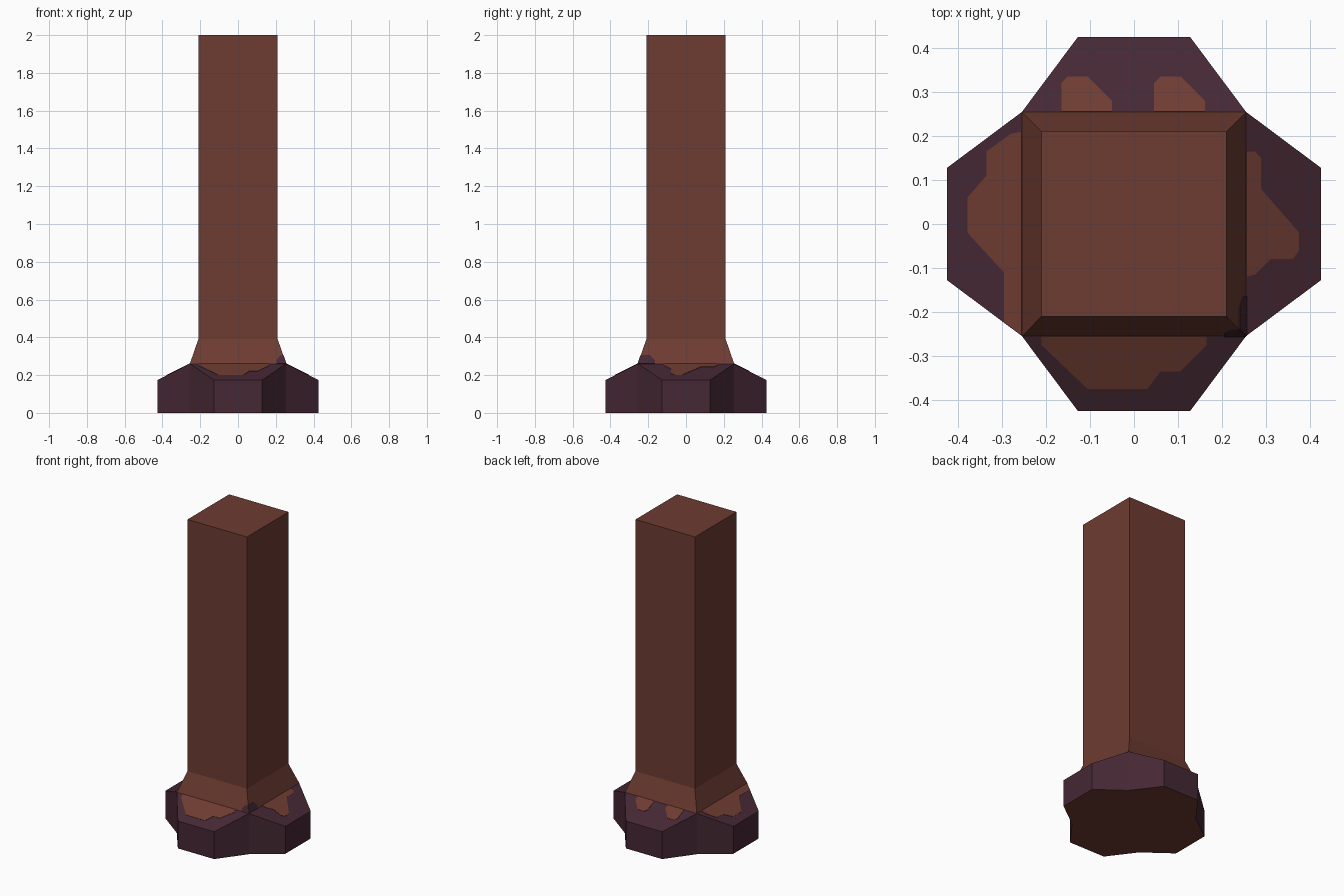
import bpy, bmesh
from mathutils import Vector, Matrix
from math import radians

if "Cube" in bpy.data.objects:
    bpy.data.objects.remove(bpy.data.objects["Cube"])


def material(name, rgb):
    m = bpy.data.materials.new(name)
    m.diffuse_color = (*rgb, 1)
    m.use_nodes = True
    m.node_tree.nodes["Principled BSDF"].inputs["Base Color"].default_value = m.diffuse_color
    return m


BROWN = material("reddish brown", (0.155, 0.045, 0.032))
PURPLE = material("dark plum", (0.060, 0.021, 0.034))

SHAFT, NECK, TOE, TOE_W = 0.21, 0.255, 0.425, 0.128   # half widths
Z_TOE, Z_NECK, Z_FLARE, Z_TOP = 0.175, 0.26, 0.39, 2.0


def finish(bm, name, mats):
    me = bpy.data.meshes.new(name)
    bm.to_mesh(me)
    bm.free()
    for m in mats:
        me.materials.append(m)
    ob = bpy.data.objects.new(name, me)
    bpy.context.collection.objects.link(ob)
    return ob


def turn(p, side):
    """Front-side point (u, depth, z) moved to side 0 front, 1 right, 2 back, 3 left."""
    return Matrix.Rotation(radians(90 * side), 3, 'Z') @ Vector((p[0], -p[1], p[2]))


def loft(bm, a, b):
    n = len(a)
    for i in range(n):
        j = (i + 1) % n
        bm.faces.new((a[i], a[j], b[j], b[i]))


# Square shaft with flared lower end
bm = bmesh.new()
rings = [[bm.verts.new(turn((-h, h, z), s)) for s in range(4)]
         for h, z in ((NECK, Z_NECK), (SHAFT, Z_FLARE), (SHAFT, Z_TOP))]
loft(bm, rings[0], rings[1])
loft(bm, rings[1], rings[2])
bm.faces.new(rings[2])
finish(bm, "shaft", [BROWN])

# Foot: four sloping toes around the flare
bm = bmesh.new()
low, high = [], []
for s in range(4):
    for u, d, z in ((-NECK, NECK, Z_NECK), (-TOE_W, TOE, Z_TOE), (TOE_W, TOE, Z_TOE)):
        low.append(bm.verts.new(turn((u, d, 0), s)))
        high.append(bm.verts.new(turn((u, d, z), s)))
loft(bm, low, high)
for i in range(0, 12, 3):
    bm.faces.new((high[i], high[i + 1], high[i + 2], high[(i + 3) % 12]))
base = bm.faces.new(low[::-1])
base.material_index = 1
finish(bm, "foot", [PURPLE, BROWN])


# Worn patches: thin plates lying on the toe slopes and on the flare
def plate(name, side, points, on_flare, mat):
    pts = []
    for u, t in points:
        if on_flare:   # t is height
            d, z = NECK - (NECK - SHAFT) * (t - Z_NECK) / (Z_FLARE - Z_NECK), t
        else:          # t is distance from the axis
            d, z = t, Z_NECK - (Z_NECK - Z_TOE) * (t - NECK) / (TOE - NECK)
        pts.append(turn((u, d, z), side))
    run, rise = (Z_FLARE - Z_NECK, NECK - SHAFT) if on_flare else (Z_NECK - Z_TOE, TOE - NECK)
    n = turn((0, run, rise), side).normalized()
    bm = bmesh.new()
    a = [bm.verts.new(p - n * 0.001) for p in pts]
    b = [bm.verts.new(p + n * 0.002) for p in pts]
    loft(bm, a, b)
    bm.faces.new(a[::-1])
    bm.faces.new(b)
    bmesh.ops.recalc_face_normals(bm, faces=bm.faces)
    finish(bm, name, [mat])


plate("front_patch", 0, [(-.21, .255), (-.21, .275), (-.105, .375), (.03, .375), (.06, .335),
                         (.105, .335), (.165, .275), (.165, .255)], False, BROWN)
plate("right_patch", 1, [(-.12, .255), (-.115, .275), (-.08, .31), (-.08, .36), (-.06, .375),
                         (-.02, .375), (.08, .288), (.15, .288), (.165, .275), (.165, .255)],
      False, BROWN)
for i, shift in enumerate((0, -0.211)):
    plate(f"back_patch_{i + 1}", 2,
          [(u + shift, d) for u, d in ((.05, .255), (.05, .28), (.105, .335), (.15, .335),
                                       (.165, .32), (.165, .255))], False, BROWN)
plate("left_patch", 3, [(-.21, .255), (-.205, .28), (-.165, .335), (-.11, .335), (-.06, .378),
                        (.02, .378), (.11, .295), (.222, .295), (.253, .255)], False, BROWN)
plate("front_stain", 0, [(.205, .26), (.205, .28), (.22, .30), (.239, .305), (.255, .26)],
      True, PURPLE)
plate("right_stain", 1, [(-.255, .26), (-.239, .305), (-.19, .305), (-.165, .28), (-.165, .26)],
      True, PURPLE)
